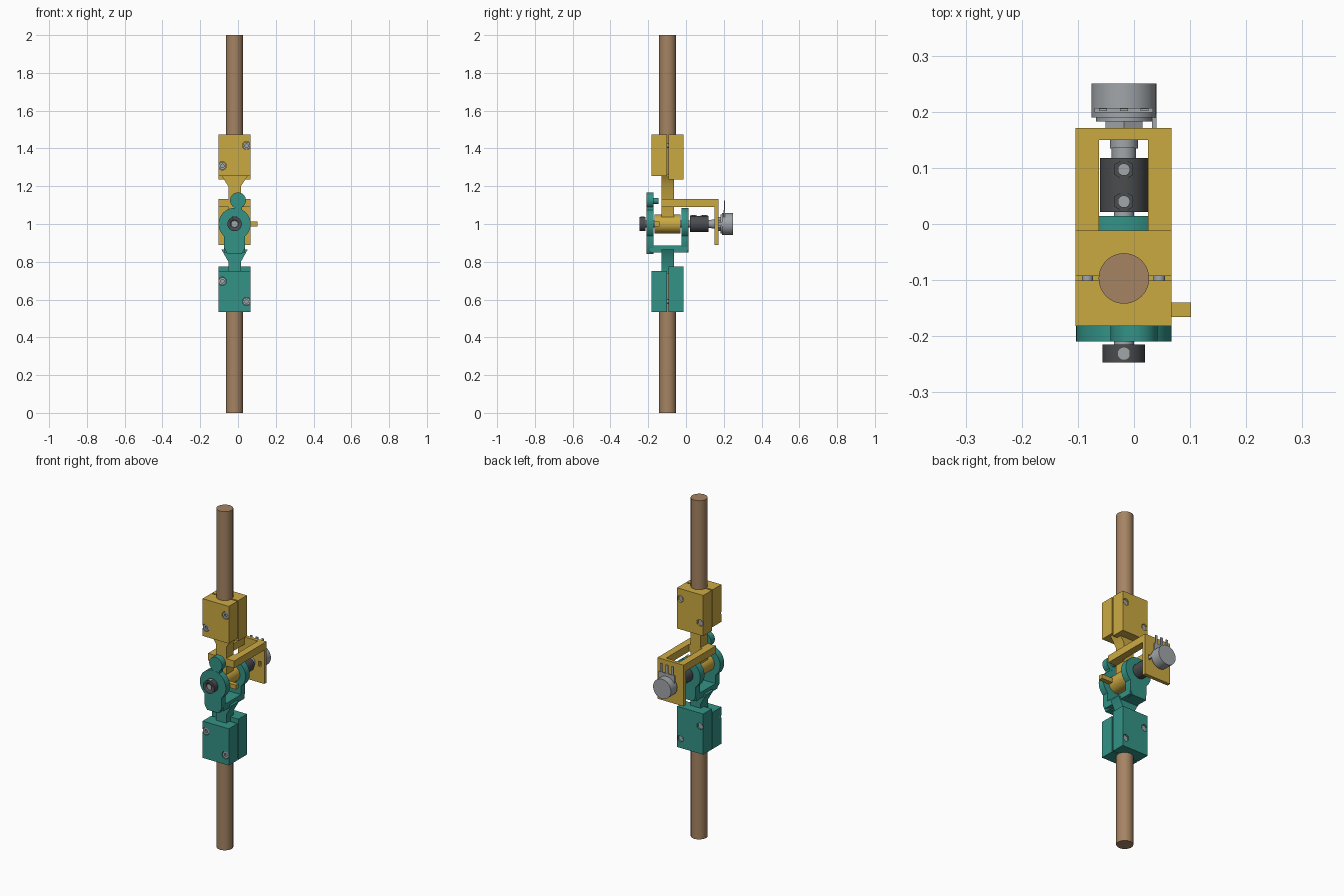
import bpy, bmesh, math
from mathutils import Matrix, Vector

cube = bpy.data.objects.get("Cube")
if cube:
    bpy.data.objects.remove(cube, do_unlink=True)

CX, RY = -0.018, -0.097      # rod axis; hinge pin crosses it at z = 1


def material(name, rgb):
    m = bpy.data.materials.new(name)
    m.use_nodes = True
    m.diffuse_color = (*rgb, 1)
    m.node_tree.nodes["Principled BSDF"].inputs["Base Color"].default_value = (*rgb, 1)
    return m


YELLOW = material("mustard yellow", (0.6, 0.4, 0.055))
TEAL = material("teal", (0.033, 0.29, 0.24))
WOOD = material("wood tan", (0.38, 0.23, 0.125))
DARK = material("dark steel", (0.07, 0.073, 0.078))
GREY = material("light steel", (0.36, 0.38, 0.40))


def finish(name, bm, mat, smooth=False):
    bmesh.ops.recalc_face_normals(bm, faces=bm.faces)
    me = bpy.data.meshes.new(name)
    bm.to_mesh(me)
    bm.free()
    ob = bpy.data.objects.new(name, me)
    bpy.context.collection.objects.link(ob)
    if mat:
        me.materials.append(mat)
    if smooth:
        bpy.ops.object.select_all(action='DESELECT')
        bpy.context.view_layer.objects.active = ob
        ob.select_set(True)
        bpy.ops.object.shade_smooth_by_angle(angle=math.radians(35))
    return ob


def box(name, mat, x, y, z):
    bm = bmesh.new()
    bmesh.ops.create_cube(bm, size=1)
    for v in bm.verts:
        v.co = [(a + b) / 2 + c * (b - a) for c, (a, b) in zip(v.co, (x, y, z))]
    return finish(name, bm, mat)


def rod(name, mat, start, end, r, r2=None, n=40):
    a, b = Vector(start), Vector(end)
    rot = (b - a).to_track_quat('Z', 'Y').to_matrix().to_4x4()
    bm = bmesh.new()
    bmesh.ops.create_cone(bm, cap_ends=True, segments=n, radius1=r,
                          radius2=r if r2 is None else r2, depth=(b - a).length,
                          matrix=Matrix.Translation((a + b) / 2) @ rot)
    return finish(name, bm, mat, n > 8)


def pin(name, mat, y0, y1, r, x=CX, z=1.0, n=40, r2=None):
    return rod(name, mat, (x, y0, z), (x, y1, z), r, r2, n)


def prism(name, mat, pts, y0, y1):
    bm = bmesh.new()
    f = bm.faces.new([bm.verts.new((x, y0, z)) for x, z in pts])
    ext = bmesh.ops.extrude_face_region(bm, geom=[f])["geom"]
    bmesh.ops.translate(bm, vec=(0, y1 - y0, 0),
                        verts=[g for g in ext if isinstance(g, bmesh.types.BMVert)])
    return finish(name, bm, mat, True)


def cut(ob, cutter):
    cutter.hide_render = True
    cutter.hide_set(True)
    m = ob.modifiers.new("cut", 'BOOLEAN')
    m.operation, m.object, m.solver = 'DIFFERENCE', cutter, 'EXACT'


def lug(radius, half, bottom):
    """Round eye on a straight stem with a tapered foot."""
    a0 = -math.acos(half / radius)
    steps = 40
    pts = [(CX - half * 0.7, bottom), (CX + half * 0.7, bottom),
           (CX + half, bottom + 0.03)]
    for i in range(steps + 1):
        a = a0 + (math.pi - 2 * a0) * i / steps
        pts.append((CX + radius * math.cos(a), 1 + radius * math.sin(a)))
    return pts + [(CX - half, bottom + 0.03)]


# Wooden rods
rod("upper_rod", WOOD, (CX, RY, 1.26), (CX, RY, 2.0), 0.045)
rod("lower_rod", WOOD, (CX, RY, 0), (CX, RY, 0.74), 0.045)


# Split clamps with two through bolts each
def clamp(tag, mat, front_z, back_z, bolts):
    front = box(tag + "_clamp_front", mat, (-0.104, 0.067), (-0.182, -0.101), front_z)
    back = box(tag + "_clamp_back", mat, (-0.104, 0.067), (-0.093, -0.012), back_z)
    for i, (x, z) in enumerate(bolts):
        name = f"{tag}_bolt_{i + 1}"
        cut(front, pin(name + "_head_cutter", None, -0.2, -0.162, 0.022, x, z))
        cut(back, pin(name + "_nut_cutter", None, -0.03, 0.01, 0.021, x, z, 6))
        head = pin(name + "_head", GREY, -0.179, -0.16, 0.020, x, z)
        cut(head, pin(name + "_socket_cutter", None, -0.19, -0.17, 0.010, x, z, 6))
        pin(name + "_shaft", GREY, -0.165, -0.02, 0.010, x, z, 20)
        pin(name + "_nut", GREY, -0.031, -0.022, 0.020, x, z, 6)


clamp("upper", YELLOW, (1.255, 1.475), (1.235, 1.475), [(0.045, 1.415), (-0.083, 1.308)])
clamp("lower", TEAL, (0.535, 0.752), (0.535, 0.775), [(-0.083, 0.697), (0.045, 0.59)])

# Upper half of the hinge: flared neck, barrel, stop tab and sensor bracket
prism("upper_neck", YELLOW, [(CX - 0.033, 1.0), (CX + 0.033, 1.0), (CX + 0.033, 1.2),
      (CX + 0.07, 1.256), (CX - 0.07, 1.256), (CX - 0.033, 1.2)], -0.131, -0.064)
pin("hinge_barrel", YELLOW, -0.168, -0.028, 0.05)
box("stop_tab", YELLOW, (0.01, 0.102), (-0.166, -0.14), (0.987, 1.013))
box("bracket_crossbar", YELLOW, (-0.104, 0.067), (-0.131, -0.064), (1.09, 1.133))
for side, x in (("right", (-0.104, -0.062)), ("left", (0.025, 0.067))):
    box(side + "_bracket_arm", YELLOW, x, (-0.07, 0.16), (1.09, 1.133))
plate = box("bracket_plate", YELLOW, (-0.104, 0.067), (0.15, 0.171), (0.89, 1.133))
cut(plate, box("plate_slot_cutter", None, (0.03, 0.044), (0.14, 0.18), (0.985, 1.015)))

# Lower half of the hinge: fork, bridge and flared neck
prism("fork_front", TEAL, lug(0.085, 0.055, 0.842), -0.209, -0.171)
prism("fork_back", TEAL, lug(0.085, 0.055, 0.848), -0.025, 0.014)
box("fork_bridge", TEAL, (CX - 0.055, CX + 0.055), (-0.19, 0.01), (0.85, 0.886))
prism("lower_neck", TEAL, [(CX - 0.033, 0.74), (CX + 0.033, 0.74), (CX + 0.033, 0.8),
      (CX + 0.07, 0.866), (CX - 0.07, 0.866), (CX - 0.033, 0.8)], -0.131, -0.064)
pin("hook_knob", TEAL, -0.209, -0.172, 0.042, 0.0, 1.125)
pin("hook_peg", TEAL, -0.18, -0.145, 0.016, 0.0, 1.122)
box("hook_stem", TEAL, (-0.012, 0.022), (-0.208, -0.173), (1.06, 1.12))

# Hinge pin with its collar and grub screw
pin("hinge_pin", GREY, -0.24, 0.03, 0.018)
collar = pin("shaft_collar", DARK, -0.247, -0.215, 0.038)
cut(collar, pin("collar_bore_cutter", None, -0.26, -0.2, 0.019))
rod("collar_screw", GREY, (CX, -0.231, 1.025), (CX, -0.231, 1.039), 0.011, n=16)

# Shaft coupling with two hex nuts and screws
pin("coupling", DARK, 0.021, 0.118, 0.043)
for i, y in enumerate((0.04, 0.097)):
    rod(f"coupling_nut_{i + 1}", DARK, (CX, y, 1.02), (CX, y, 1.045), 0.019, n=6)
    rod(f"coupling_screw_{i + 1}", GREY, (CX, y, 1.02), (CX, y, 1.048), 0.011, n=16)

# Rotary sensor: shaft, nut, flange, body and three terminals
pin("sensor_shaft", GREY, 0.11, 0.15, 0.022)
pin("sensor_bushing", GREY, 0.135, 0.19, 0.025)
pin("sensor_nut", GREY, 0.171, 0.184, 0.038, n=6)
pin("sensor_flange", GREY, 0.183, 0.192, 0.05)
pin("sensor_body", GREY, 0.19, 0.25, 0.058)
box("locating_tab", GREY, (0.032, 0.04), (0.165, 0.195), (0.99, 1.01))
box("terminal_board", GREY, (-0.07, 0.034), (0.199, 0.207), (1.02, 1.075))
for i in (-1, 0, 1):
    x = CX + i * 0.037
    box(f"terminal_{i + 2}", GREY, (x - 0.007, x + 0.007), (0.201, 0.206), (1.06, 1.125))
